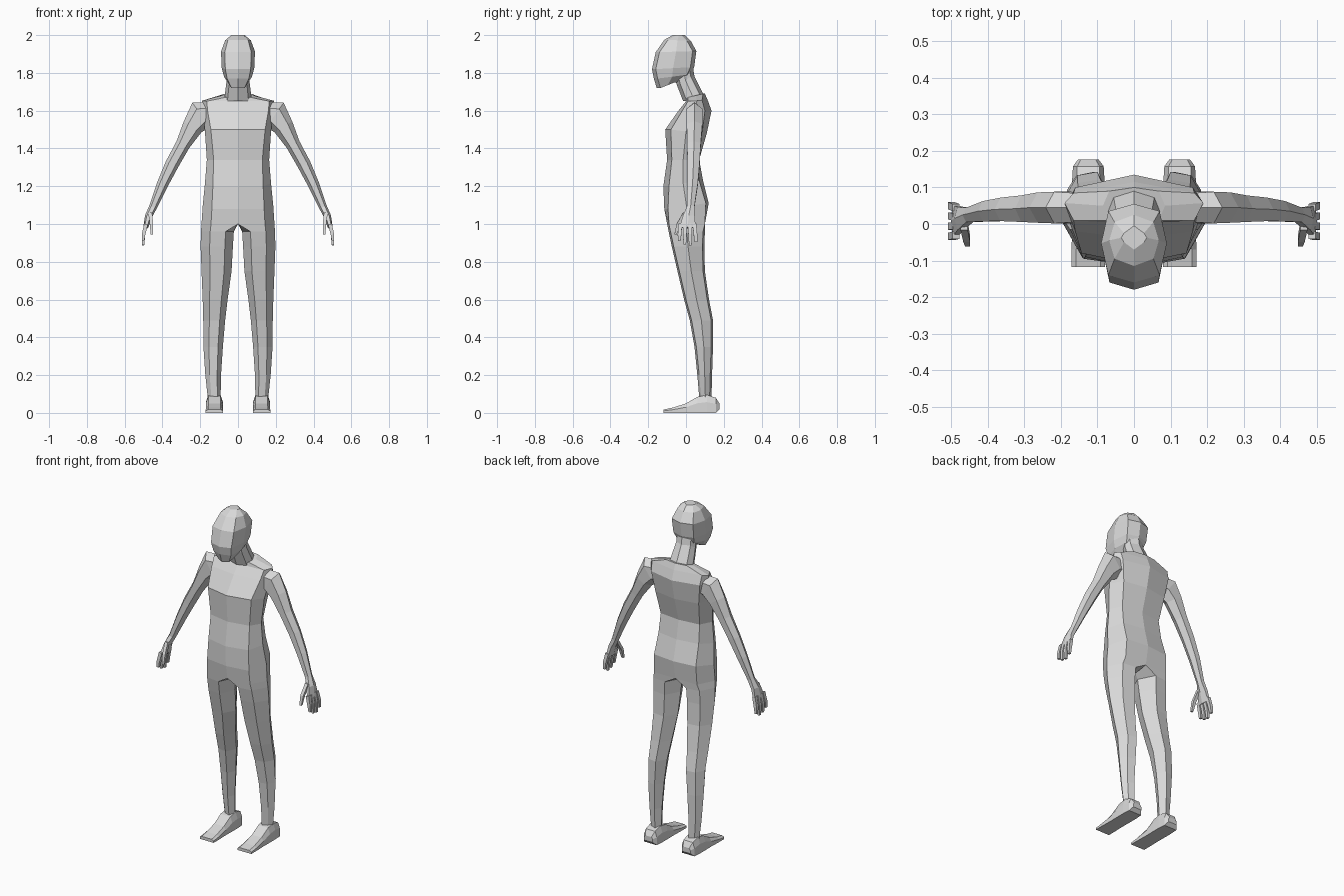
import bpy
import bmesh
from mathutils import Vector

cube = bpy.data.objects.get("Cube")
if cube:
    bpy.data.objects.remove(cube, do_unlink=True)

SKIN = (0.7, 0.7, 0.7, 1)
mat = bpy.data.materials.new("light grey")
mat.use_nodes = True
mat.diffuse_color = SKIN
mat.node_tree.nodes["Principled BSDF"].inputs["Base Color"].default_value = SKIN


def loft(bm, rings, cap_start=True, cap_end=True):
    """Join closed rings of points into a tube."""
    loops = [[bm.verts.new(p) for p in ring] for ring in rings]
    for a, b in zip(loops, loops[1:]):
        n = len(a)
        for i in range(n):
            bm.faces.new((a[i], a[(i + 1) % n], b[(i + 1) % n], b[i]))
    if cap_start:
        bm.faces.new(loops[0])
    if cap_end:
        bm.faces.new(loops[-1])


def finish(bm, name):
    bmesh.ops.remove_doubles(bm, verts=bm.verts, dist=0.0005)
    bmesh.ops.recalc_face_normals(bm, faces=bm.faces)
    mesh = bpy.data.meshes.new(name)
    bm.to_mesh(mesh)
    bm.free()
    mesh.materials.append(mat)
    obj = bpy.data.objects.new(name, mesh)
    bpy.context.collection.objects.link(obj)


def half_ring(zf, zb, f, b, w, wc=0.78, fc=0.02, bc=0.02):
    """Front centre, front corner, side, back corner, back centre."""
    return [(0, f, zf), (w * wc, f + fc, zf), (w, (f + b) / 2, (zf + zb) / 2),
            (w * wc, b - bc, zb), (0, b, zb)]


def full_ring(*args):
    half = half_ring(*args)
    return half + [(-x, y, z) for x, y, z in half[3:0:-1]]


def leg_ring(z, f, b, xi, xo):
    d = xo - xi
    m = (f + b) / 2
    return [(xi + d * 0.25, f, z), (xi + d * 0.72, f + 0.01, z), (xo, m, z),
            (xi + d * 0.75, b - 0.01, z), (xi + d * 0.28, b, z), (xi, m, z)]


def tube(bm, path, sides):
    """Limb along points (x, y, z, thickness, depth), bent in the xz plane."""
    import math
    centres = [Vector(p[:3]) for p in path]
    rings = []
    for i, p in enumerate(path):
        d = centres[min(i + 1, len(path) - 1)] - centres[max(i - 1, 0)]
        across = Vector((d.z, 0, -d.x)).normalized()
        ring = []
        for k in range(sides):
            t = math.tau * (k + (0.5 if sides == 4 else 0)) / sides
            ring.append(centres[i] + across * p[3] * math.cos(t)
                        + Vector((0, p[4] * math.sin(t), 0)))
        rings.append(ring)
    loft(bm, rings)


def flip(points, side):
    return [(x * side, y, z) for x, y, z in points]


# Torso and legs: the last torso ring splits into the two leg tops
torso = [
    (1.67, 1.69, 0.0, 0.1, 0.085, 0.8, 0.01, 0.01),
    (1.65, 1.655, 0.0, 0.115, 0.19, 0.87, 0.01, 0.03),
    (1.6, 1.6, -0.04, 0.135, 0.185, 0.87, 0.02, 0.035),
    (1.5, 1.48, -0.11, 0.11, 0.175, 0.82, 0.03, 0.025),
    (1.34, 1.34, -0.1, 0.07, 0.165, 0.78, 0.025, 0.015),
    (1.2, 1.23, -0.12, 0.09, 0.175, 0.76, 0.03, 0.02),
    (1.08, 1.11, -0.115, 0.12, 0.187, 0.74, 0.02, 0.015),
    (1.0, 1.0, -0.1, 0.1, 0.193, 0.74, 0.01, 0.0),
]
legs = [
    (0.96, -0.092, 0.1, 0.022, 0.196),
    (0.88, -0.075, 0.097, 0.027, 0.198),
    (0.75, -0.045, 0.1, 0.034, 0.193),
    (0.6, -0.01, 0.122, 0.055, 0.187),
    (0.49, 0.02, 0.143, 0.068, 0.184),
    (0.35, 0.045, 0.143, 0.08, 0.183),
    (0.2, 0.06, 0.138, 0.09, 0.173),
    (0.08, 0.07, 0.135, 0.092, 0.16),
]
bm = bmesh.new()
loft(bm, [full_ring(*r) for r in torso], cap_end=False)
hip = half_ring(*torso[-1]) + [(0, 0, 1.01)]
for side in (1, -1):
    loft(bm, [flip(r, side) for r in [hip] + [leg_ring(*p) for p in legs]],
         cap_start=False)
finish(bm, "torso_and_legs")

# Neck
bm = bmesh.new()
loft(bm, [full_ring(1.78, 1.84, -0.06, 0.035, 0.058),
          full_ring(1.74, 1.78, -0.05, 0.045, 0.06),
          full_ring(1.65, 1.68, -0.015, 0.095, 0.072)])
finish(bm, "neck")

# Head, leaning forward
bm = bmesh.new()
skull = [
    (2.0, 2.0, -0.07, -0.005, 0.035),
    (1.975, 1.97, -0.115, 0.025, 0.068),
    (1.91, 1.915, -0.16, 0.055, 0.09),
    (1.82, 1.83, -0.18, 0.043, 0.086),
    (1.77, 1.79, -0.17, 0.025, 0.074),
    (1.72, 1.75, -0.155, -0.04, 0.045),
]
loft(bm, [full_ring(*r) for r in skull])
finish(bm, "head")

# Feet: rings of (y, bottom, top, half width) from heel to toe
foot = [(0.177, 0.02, 0.05, 0.028), (0.158, 0, 0.08, 0.042),
        (0.11, 0, 0.095, 0.045), (0.06, 0, 0.085, 0.045),
        (0, 0, 0.05, 0.044), (-0.07, 0, 0.028, 0.046), (-0.118, 0, 0.018, 0.046)]


def foot_ring(y, lo, hi, w):
    mid = lo + (hi - lo) * 0.6
    pts = [(-w, lo), (w, lo), (w, mid), (w * 0.72, hi), (-w * 0.72, hi), (-w, mid)]
    return [(0.125 + x, y, z) for x, z in pts]


# Arms, palms and digits
arm = [
    (0.15, 0.045, 1.58, 0.065, 0.045),
    (0.195, 0.045, 1.577, 0.08, 0.05),
    (0.24, 0.045, 1.515, 0.055, 0.048),
    (0.292, 0.042, 1.42, 0.038, 0.042),
    (0.35, 0.04, 1.315, 0.036, 0.037),
    (0.4, 0.035, 1.21, 0.03, 0.032),
    (0.45, 0.025, 1.09, 0.021, 0.023),
    (0.474, 0.015, 1.04, 0.019, 0.036),
    (0.489, 0.008, 0.98, 0.013, 0.05),
]
thumb = [(0.465, -0.005, 1.06, 0.014, 0.016), (0.458, -0.04, 1.0, 0.013, 0.014),
         (0.456, -0.055, 0.945, 0.009, 0.009)]
tips = [0.91, 0.892, 0.886, 0.905]

for side, label in ((1, "left"), (-1, "right")):
    bm = bmesh.new()
    loft(bm, [flip(foot_ring(*r), side) for r in foot])
    finish(bm, label + "_foot")

    bm = bmesh.new()
    tube(bm, arm, 6)
    tube(bm, thumb, 4)
    for i, tip in enumerate(tips):
        y = -0.034 + i * 0.028
        tube(bm, [(0.487, y * 0.9, 1.0, 0.014, 0.014), (0.5, y, 0.945, 0.013, 0.014),
                  (0.503, y * 1.05, tip, 0.009, 0.01)], 4)
    for v in bm.verts:
        v.co.x *= side
    finish(bm, label + "_arm_and_hand")
